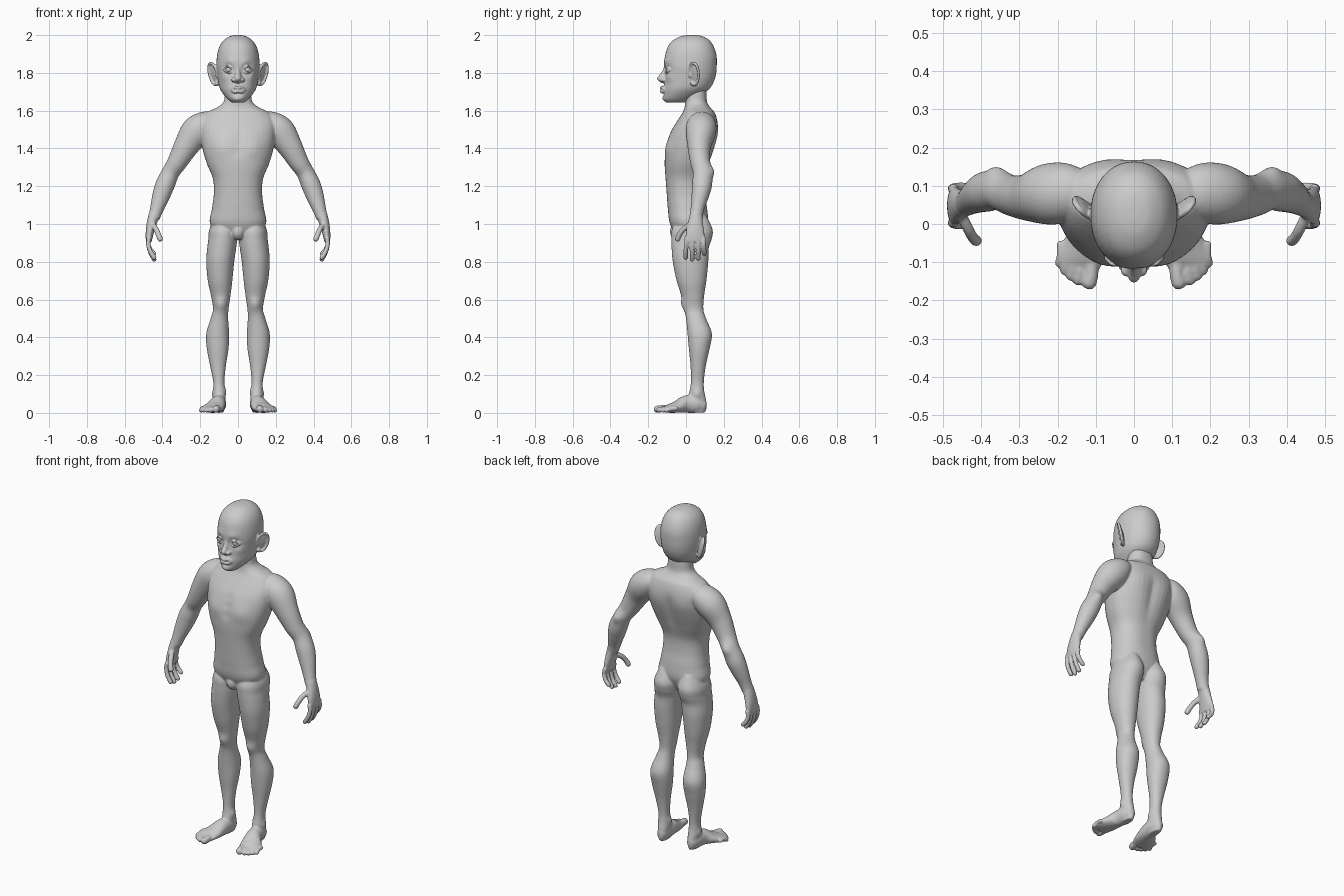
import bpy, bmesh
from math import sin, cos, pi, exp, radians
from mathutils import Vector, Matrix

SIDES = (1, -1)
N = 40


def spline(rows, steps=6):
    """Catmull-Rom interpolation of rows of numbers."""
    pts = [rows[0]] + list(rows) + [rows[-1]]
    out = []
    for i in range(1, len(pts) - 2):
        for k in range(steps):
            t = k / steps
            out.append([0.5 * (2 * b + (c - a) * t + (2 * a - 5 * b + 4 * c - d) * t * t
                               + (3 * b - a - 3 * c + d) * t ** 3)
                        for a, b, c, d in zip(*pts[i - 1:i + 3])])
    return out + [list(rows[-1])]


def skin(bm, rings):
    loops = [[bm.verts.new(p) for p in r] for r in rings]
    for a, b in zip(loops, loops[1:]):
        for i in range(len(a)):
            j = (i + 1) % len(a)
            bm.faces.new((a[i], a[j], b[j], b[i]))
    bm.faces.new(loops[0][::-1])
    bm.faces.new(loops[-1])


def power(v, p):
    return (1 if v >= 0 else -1) * abs(v) ** (2 / p)


def stack(bm, rows, p=2.0, sides=(1,)):
    """Horizontal sections: z, x_inner, x_outer, y_front, y_back."""
    for s in sides:
        rings = []
        for z, x0, x1, y0, y1 in spline(rows):
            rings.append([(s * ((x0 + x1) / 2 + (x1 - x0) / 2 * power(cos(2 * pi * i / N), p)),
                           (y0 + y1) / 2 + (y1 - y0) / 2 * power(sin(2 * pi * i / N), p), z)
                          for i in range(N)])
        skin(bm, rings)


def tube(bm, rows, ref, sides=SIDES, n=20):
    """Sections across a path: x, y, z, radius across, radius along ref."""
    rows = spline(rows)
    ctr = [Vector(r[:3]) for r in rows]
    rings = []
    for i, r in enumerate(rows):
        t = (ctr[min(i + 1, len(ctr) - 1)] - ctr[max(i - 1, 0)]).normalized()
        u = Vector(ref)
        u = (u - t * u.dot(t)).normalized()
        w = t.cross(u)
        rings.append([ctr[i] + u * r[4] * cos(2 * pi * k / n) + w * r[3] * sin(2 * pi * k / n)
                      for k in range(n)])
    for s in sides:
        skin(bm, [[(s * p.x, p.y, p.z) for p in ring] for ring in rings])


def digit(bm, pts, r, ref, sides=SIDES):
    """Round-ended finger, toe, lip or lid along a few points."""
    pts = [Vector(p) for p in pts]
    end = pts[-1] + (pts[-1] - pts[-2]).normalized() * r * 0.7
    rows = [(*p, r, r) for p in pts] + [(*end, r * 0.5, r * 0.5)]
    tube(bm, rows, ref, sides, 14)


def ball(bm, loc, size, sides=(1,), rot=Matrix()):
    for s in sides:
        m = Matrix.Diagonal((s, 1, 1, 1)) @ Matrix.Translation(loc) @ rot @ Matrix.Diagonal((*size, 1))
        bmesh.ops.create_uvsphere(bm, u_segments=24, v_segments=16, radius=1, matrix=m)


def push(bm, c, r, off, sides=SIDES):
    """Soft sculpt stroke with a gaussian falloff."""
    for s in sides:
        cc, o = Vector((s * c[0], c[1], c[2])), Vector((s * off[0], off[1], off[2]))
        for v in bm.verts:
            v.co += o * exp(-(v.co - cc).length_squared / (r * r))


def finish(bm, name, voxel=0, smooth=0):
    bmesh.ops.recalc_face_normals(bm, faces=bm.faces[:])
    me = bpy.data.meshes.new(name)
    bm.to_mesh(me)
    bm.free()
    for f in me.polygons:
        f.use_smooth = True
    ob = bpy.data.objects.new(name, me)
    bpy.context.collection.objects.link(ob)
    if voxel:
        m = ob.modifiers.new("skin", 'REMESH')
        m.mode, m.voxel_size, m.use_smooth_shade = 'VOXEL', voxel, True
        m = ob.modifiers.new("blend", 'SMOOTH')
        m.factor, m.iterations = 0.5, smooth
    return ob


X, Y, Z = (1, 0, 0), (0, 1, 0), (0, 0, 1)
bm = bmesh.new()

# torso and neck
torso = [(0.92, .09, -.045, .08), (1.0, .148, -.085, .115), (1.08, .138, -.096, .112),
         (1.16, .128, -.102, .1), (1.24, .133, -.108, .1), (1.32, .165, -.113, .125),
         (1.40, .188, -.108, .152), (1.48, .2, -.085, .168), (1.54, .2, -.05, .167),
         (1.59, .165, -.018, .152), (1.615, .115, -.008, .13), (1.645, .077, -.005, .112),
         (1.70, .068, -.005, .108), (1.76, .06, .0, .1)]
stack(bm, [(z, -w, w, f, b) for z, w, f, b in torso], 2.3)
ball(bm, (0, -.045, .96), (.036, .04, .045))

# legs
stack(bm, [(1.04, .03, .12, -.04, .11), (.97, .003, .152, -.075, .141), (.92, .004, .157, -.078, .136),
           (.87, .01, .163, -.076, .12), (.80, .02, .168, -.07, .118), (.70, .03, .16, -.05, .108),
           (.62, .04, .143, -.025, .096), (.55, .05, .132, -.01, .092), (.50, .052, .145, .0, .106),
           (.42, .047, .168, .008, .137), (.34, .05, .165, .015, .125), (.25, .064, .148, .024, .105),
           (.17, .072, .132, .026, .095), (.12, .069, .131, .02, .096), (.07, .066, .13, .005, .106),
           (.03, .07, .126, .0, .11), (.002, .076, .12, .01, .1)], 2.1, SIDES)

# arms
tube(bm, [(.12, .085, 1.54, .045, .05), (.17, .083, 1.53, .068, .075), (.222, .078, 1.488, .081, .08),
          (.275, .07, 1.41, .066, .062), (.32, .075, 1.33, .053, .053), (.355, .088, 1.275, .047, .051),
          (.385, .085, 1.21, .051, .053), (.407, .075, 1.15, .047, .046), (.43, .06, 1.08, .036, .036),
          (.445, .052, 1.03, .03, .034)], Y, n=32)

# hands
tube(bm, [(.443, .053, 1.05, .03, .033), (.458, .05, 1.0, .026, .041), (.468, .048, .95, .021, .05),
          (.473, .048, .905, .015, .05)], Y, n=28)
for y, tip in ((.002, .82), (.033, .81), (.064, .815), (.093, .84)):
    yt = y * 1.08 - .004
    digit(bm, [(.47, y, .93), (.475, y, .895), (.464, yt, (tip + .89) / 2), (.442, yt, tip)], .0122, Y)
digit(bm, [(.455, .03, 1.0), (.435, -.01, .975), (.422, -.034, .945), (.411, -.045, .918)], .0145, Z)

# feet
tube(bm, [(.098, .1, .032, .022, .028), (.1, .06, .045, .036, .045), (.106, 0, .046, .042, .046),
          (.124, -.05, .031, .056, .031), (.141, -.09, .022, .06, .022), (.147, -.118, .016, .053, .014)],
     Z, n=28)
for x0, x1, tip, r in ((.112, .118, -.157, .019), (.141, .147, -.15, .0135), (.16, .166, -.139, .0125),
                       (.177, .182, -.124, .012), (.191, .196, -.105, .0115)):
    digit(bm, [(x0, tip + .06, .024), (x0, tip + .025, .022), (x1, tip, r)], r, Z)

# muscle forms
for i in range(12):
    push(bm, (0, .15, 1.14 + .032 * i), .033, (0, -.007, 0), (1,))
for z in (1.38, 1.43, 1.48):
    push(bm, (0, -.1, z), .025, (0, .007, 0), (1,))
push(bm, (.085, -.1, 1.405), .05, (0, -.008, 0))
push(bm, (.09, .16, 1.47), .06, (0, .006, 0))
push(bm, (.365, .14, 1.28), .028, (0, .012, 0))
push(bm, (.09, -.012, .575), .03, (0, -.011, 0))
push(bm, (.132, .06, .1), .02, (.008, 0, 0))
push(bm, (.068, .05, .115), .02, (-.007, 0, 0))
finish(bm, "body", .005, 5)

# head
bm = bmesh.new()
head = [(2.0, .015, .01, .05), (1.993, .045, -.03, .09), (1.97, .078, -.072, .127),
        (1.935, .1, -.098, .149), (1.89, .111, -.111, .162), (1.84, .114, -.117, .163),
        (1.80, .111, -.114, .16), (1.76, .106, -.113, .15), (1.72, .097, -.119, .128),
        (1.69, .08, -.12, .09), (1.66, .054, -.119, .04), (1.642, .03, -.1, -.01)]
stack(bm, [(z, -w, w, f, b) for z, w, f, b in head], 2.1)
push(bm, (.05, -.105, 1.82), .027, (0, .016, 0))
push(bm, (.045, -.112, 1.857), .024, (0, -.006, 0))
push(bm, (.07, -.085, 1.775), .03, (.003, -.006, 0))
push(bm, (0, -.12, 1.692), .016, (0, .007, 0), (1,))
push(bm, (0, -.118, 1.662), .022, (0, -.006, 0), (1,))

# nose
nose = [(1.85, .011, -.116), (1.82, .012, -.121), (1.795, .015, -.136), (1.773, .02, -.153),
        (1.758, .018, -.147), (1.746, .012, -.126)]
stack(bm, [(z, -w, w, f, -.08) for z, w, f in nose])
ball(bm, (.021, -.12, 1.763), (.014, .017, .012), SIDES)

# lips
for z, lift, r in ((1.719, .005, .0085), (1.704, -.004, .0095)):
    digit(bm, [(-.033, -.11, 1.712), (-.016, -.125, z + lift), (0, -.129, z),
               (.016, -.125, z + lift), (.033, -.11, 1.712)], r, Z, (1,))

# eyelids
for z, d in ((1.818, .014), (1.816, -.013)):
    digit(bm, [(.028, -.098, z), (.042, -.106, z + d), (.058, -.104, z + d), (.074, -.088, z)], .0055, Z)

# ears: thin shell, raised rim and lobe
tilt = Matrix.Rotation(radians(14), 4, 'Y') @ Matrix.Rotation(radians(-40), 4, 'Z')
place = Matrix.Translation((.127, .045, 1.795)) @ tilt
ball(bm, (.123, .043, 1.795), (.008, .031, .057), SIDES, tilt)
rim = [place @ Vector((.005, .032 * cos(a), .06 * sin(a)))
       for a in (radians(d) for d in range(200, -81, -35))]
digit(bm, rim, .0075, (.75, -.6, -.2))
ball(bm, place @ Vector((.002, -.006, -.052)), (.01, .015, .015), SIDES)
ball(bm, place @ Vector((.004, -.026, -.008)), (.009, .01, .015), SIDES)
finish(bm, "head", .004, 3)

# eyes
for s, name in ((1, "left_eye"), (-1, "right_eye")):
    bm = bmesh.new()
    ball(bm, (s * .05, -.085, 1.818), (.022, .022, .022))
    finish(bm, name)
